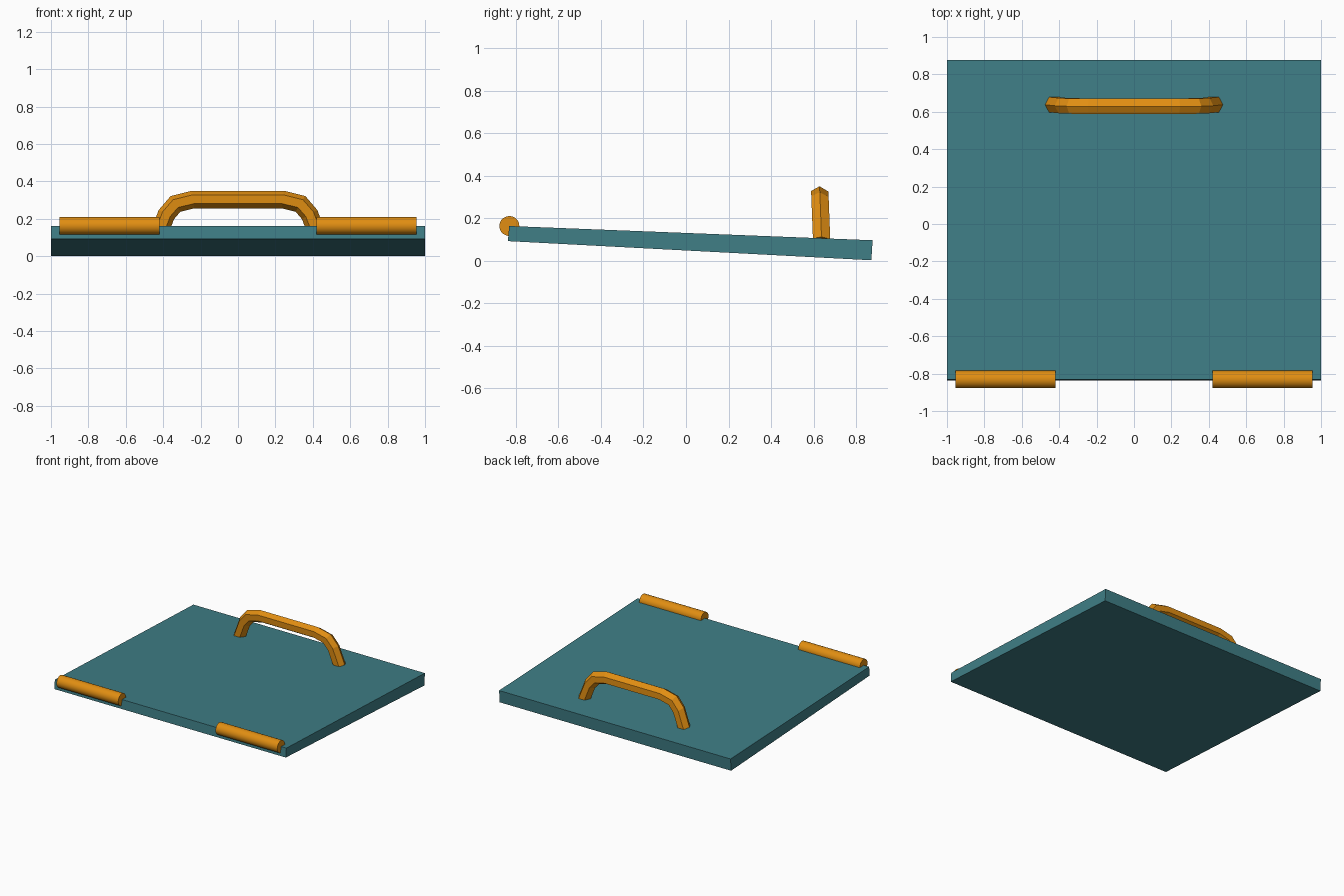
import bpy, bmesh, math
from mathutils import Vector, Matrix

if "Cube" in bpy.data.objects:
    bpy.data.objects.remove(bpy.data.objects["Cube"])


def material(name, rgb):
    m = bpy.data.materials.new(name)
    m.diffuse_color = (*rgb, 1)
    m.use_nodes = True
    m.node_tree.nodes["Principled BSDF"].inputs["Base Color"].default_value = m.diffuse_color
    return m


teal = material("teal", (0.05, 0.21, 0.24))
orange = material("orange", (0.75, 0.27, 0.006))


def finish(bm, name, mat):
    bmesh.ops.recalc_face_normals(bm, faces=bm.faces)
    me = bpy.data.meshes.new(name)
    bm.to_mesh(me)
    bm.free()
    me.materials.append(mat)
    ob = bpy.data.objects.new(name, me)
    bpy.context.collection.objects.link(ob)
    return ob


def skin(bm, rings):
    """Join closed rings of points into a capped tube."""
    vs = [[bm.verts.new(p) for p in r] for r in rings]
    n = len(vs[0])
    for a, b in zip(vs, vs[1:]):
        for i in range(n):
            j = (i + 1) % n
            bm.faces.new((a[i], a[j], b[j], b[i]))
    bm.faces.new(vs[0])
    bm.faces.new(vs[-1])


# Hatch panel: slightly sloping wedge, extruded across x
profile = [(-0.838, 0.092), (-0.832, 0.163), (0.878, 0.096), (0.872, 0.002)]
bm = bmesh.new()
skin(bm, [[(x, y, z) for y, z in profile] for x in (-1, 1)])
finish(bm, "hatch_panel", teal)

# Two hinge barrels along the front edge
for side, name in ((-1, "left_hinge"), (1, "right_hinge")):
    bm = bmesh.new()
    bmesh.ops.create_cone(bm, cap_ends=True, segments=20, radius1=0.047,
                          radius2=0.047, depth=0.533,
                          matrix=Matrix.Translation((side * 0.687, -0.831, 0.163))
                          @ Matrix.Rotation(math.pi / 2, 4, 'Y'))
    ob = finish(bm, name, orange)
    bpy.ops.object.select_all(action='DESELECT')
    ob.select_set(True)
    bpy.context.view_layer.objects.active = ob
    bpy.ops.object.shade_smooth_by_angle(angle=math.radians(40))

# Grab handle: hexagonal bar swept along a mirrored arch, mitred at the bends
half = [(0.432, 0.095), (0.383, 0.223), (0.334, 0.28), (0.24, 0.303)]
path = [Vector(p) for p in half + [(-x, z) for x, z in reversed(half)]]
radius, lean = 0.047, math.radians(2.2)
rings = []
for i, p in enumerate(path):
    d0 = (p - path[max(i - 1, 0)]).normalized()
    d1 = (path[min(i + 1, len(path) - 1)] - p).normalized()
    tangent = (d0 + d1).normalized()
    mitre = 1 / tangent.dot(d1 if d1.length else d0)
    normal = Vector((tangent.y, -tangent.x)) * mitre
    ring = []
    for k in range(6):
        a = k * math.pi / 3
        q = p + normal * radius * math.cos(a)
        # lean the handle square to the sloping panel
        ring.append((q.x, 0.638 + radius * math.sin(a) - (q.y - 0.1) * math.tan(lean),
                     q.y - radius * math.sin(a) * math.tan(lean)))
    rings.append(ring)
bm = bmesh.new()
skin(bm, rings)
finish(bm, "grab_handle", orange)
